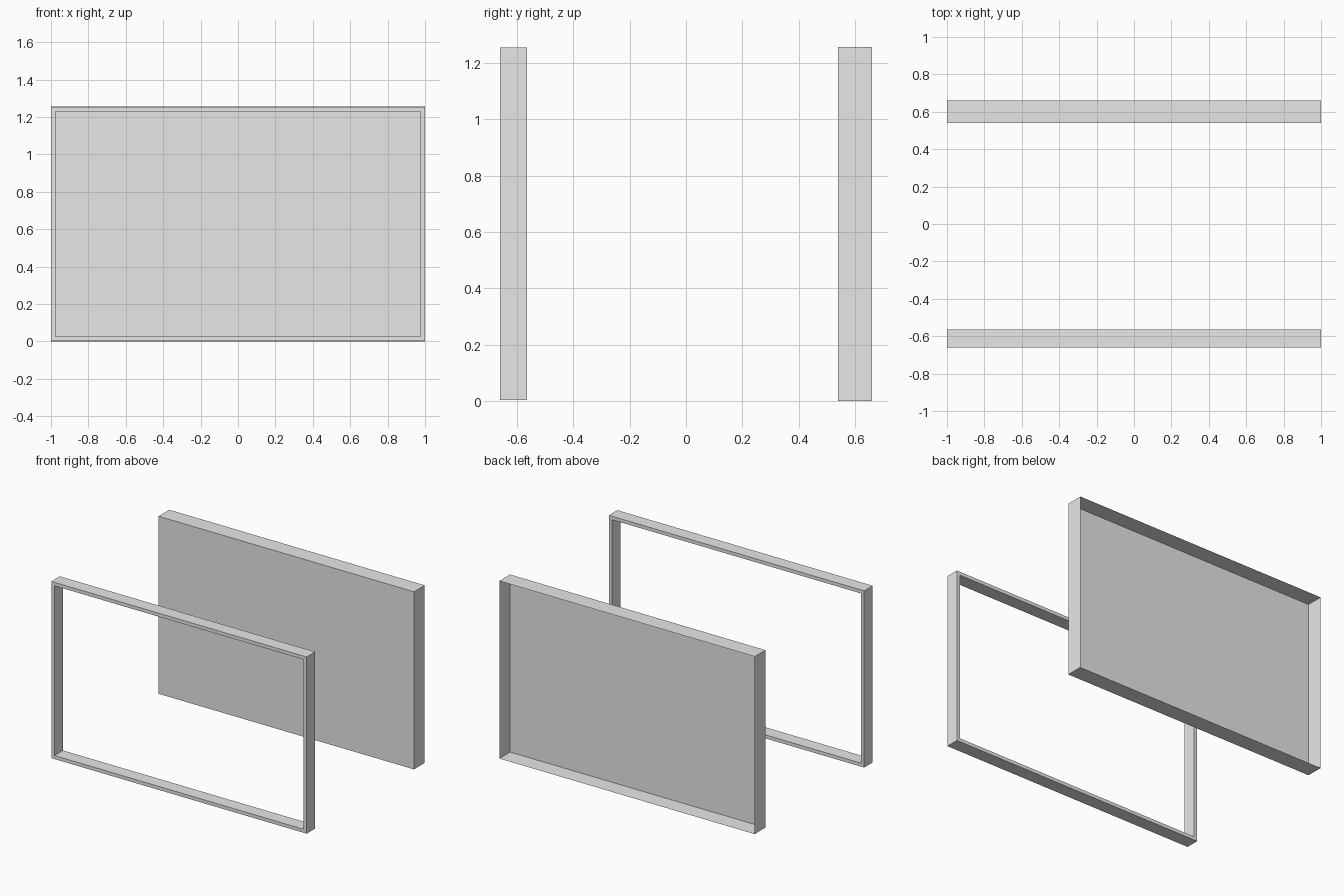
import bpy, bmesh

cube = bpy.data.objects.get("Cube")
if cube:
    bpy.data.objects.remove(cube, do_unlink=True)

HEIGHT = 1.257

grey = bpy.data.materials.new("light grey")
grey.use_nodes = True
grey.diffuse_color = (0.8, 0.8, 0.8, 1)
grey.node_tree.nodes["Principled BSDF"].inputs["Base Color"].default_value = grey.diffuse_color


def add_object(name, bm):
    mesh = bpy.data.meshes.new(name)
    bm.to_mesh(mesh)
    bm.free()
    mesh.materials.append(grey)
    bpy.context.collection.objects.link(bpy.data.objects.new(name, mesh))


def box(half_width, y0, y1, z0, z1):
    bm = bmesh.new()
    bmesh.ops.create_cube(bm, size=2)
    for v in bm.verts:
        v.co = (v.co.x * half_width,
                y0 if v.co.y < 0 else y1,
                z0 if v.co.z < 0 else z1)
    return bm


# Front frame: a box with both large faces inset and joined through
bm = box(1.0, -0.66, -0.565, 0.003, HEIGHT - 0.003)
bm.normal_update()
ends = [f for f in bm.faces if abs(f.normal.y) > 0.9]
bmesh.ops.inset_individual(bm, faces=ends, thickness=0.035)
rims = [e for f in ends for e in f.edges]
bmesh.ops.delete(bm, geom=ends, context='FACES_ONLY')
bmesh.ops.bridge_loops(bm, edges=rims)
bmesh.ops.recalc_face_normals(bm, faces=bm.faces)
add_object("front_frame", bm)

# Back cover: a thin sheet tray, open towards the back
bm = box(1.0, 0.54, 0.66, 0.0, HEIGHT)
bm.normal_update()
bmesh.ops.delete(bm, geom=[f for f in bm.faces if f.normal.y > 0.9], context='FACES')
add_object("back_cover", bm)
